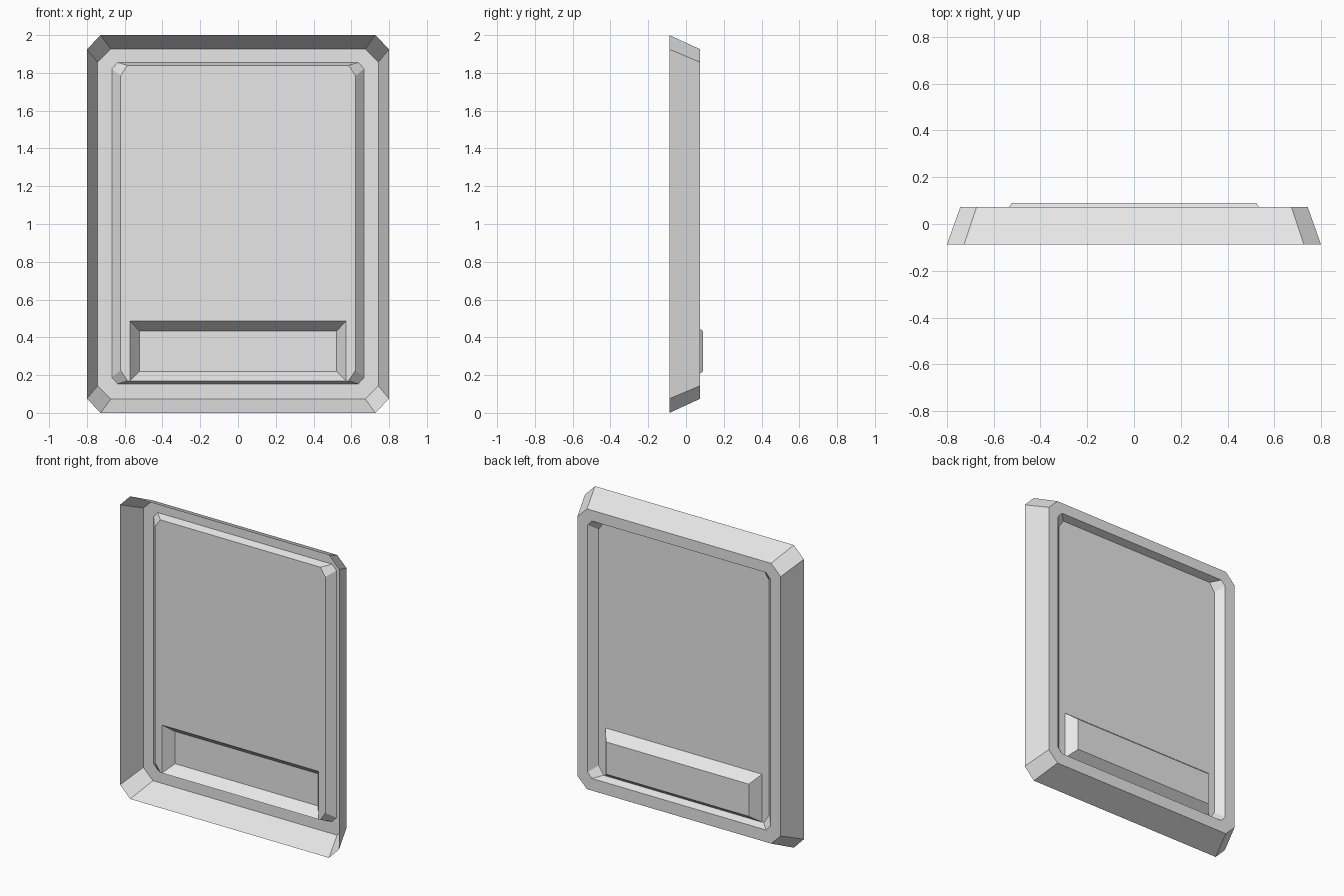
import bpy
import bmesh

cube = bpy.data.objects.get("Cube")
if cube:
    bpy.data.objects.remove(cube, do_unlink=True)

grey = bpy.data.materials.new("plain grey")
grey.use_nodes = True
COLOR = (0.8, 0.8, 0.8, 1.0)
grey.diffuse_color = COLOR
grey.node_tree.nodes["Principled BSDF"].inputs["Base Color"].default_value = COLOR

FRONT, BACK, PANEL, RAISED = -0.088, 0.073, 0.024, 0.09


def octagon(x, z0, z1, cut_x, cut_z, y):
    """Rectangle with chamfered corners, standing in the xz plane."""
    cx = x - cut_x
    return [(-cx, y, z0), (cx, y, z0), (x, y, z0 + cut_z), (x, y, z1 - cut_z),
            (cx, y, z1), (-cx, y, z1), (-x, y, z1 - cut_z), (-x, y, z0 + cut_z)]


def rectangle(x, z0, z1, y):
    return [(-x, y, z0), (x, y, z0), (x, y, z1), (-x, y, z1)]


def shell(name, loops, cap):
    """Open shell bridging successive loops, with every face turned backwards (+y)."""
    bm = bmesh.new()
    rings = [[bm.verts.new(p) for p in loop] for loop in loops]
    for a, b in zip(rings, rings[1:]):
        n = len(a)
        for i in range(n):
            j = (i + 1) % n
            bm.faces.new((a[i], a[j], b[j], b[i]))
    if cap:
        bm.faces.new(rings[-1])
    for f in bm.faces:
        f.normal_update()
        if f.normal.y < 0:
            f.normal_flip()
    mesh = bpy.data.meshes.new(name)
    bm.to_mesh(mesh)
    bm.free()
    mesh.materials.append(grey)
    obj = bpy.data.objects.new(name, mesh)
    bpy.context.collection.objects.link(obj)
    return obj


# Tapered outer wall, flat rim and sloped recess wall
recess = octagon(0.622, 0.17, 1.84, 0.037, 0.055, PANEL)
shell("frame", [
    octagon(0.8, 0.0, 2.0, 0.073, 0.075, FRONT),
    octagon(0.743, 0.074, 1.926, 0.07, 0.069, BACK),
    octagon(0.668, 0.154, 1.855, 0.031, 0.034, BACK),
    recess,
], cap=False)

# Recessed panel, notched along its lower edge for the raised block
base = rectangle(0.573, 0.17, 0.487, PANEL)
notch = [base[0], base[3], base[2], base[1]]
shell("recessed_panel", [[recess[0]] + notch + recess[1:]], cap=True)

# Hollow raised block with bevelled sides
shell("raised_block", [base, rectangle(0.522, 0.22, 0.433, RAISED)], cap=True)
